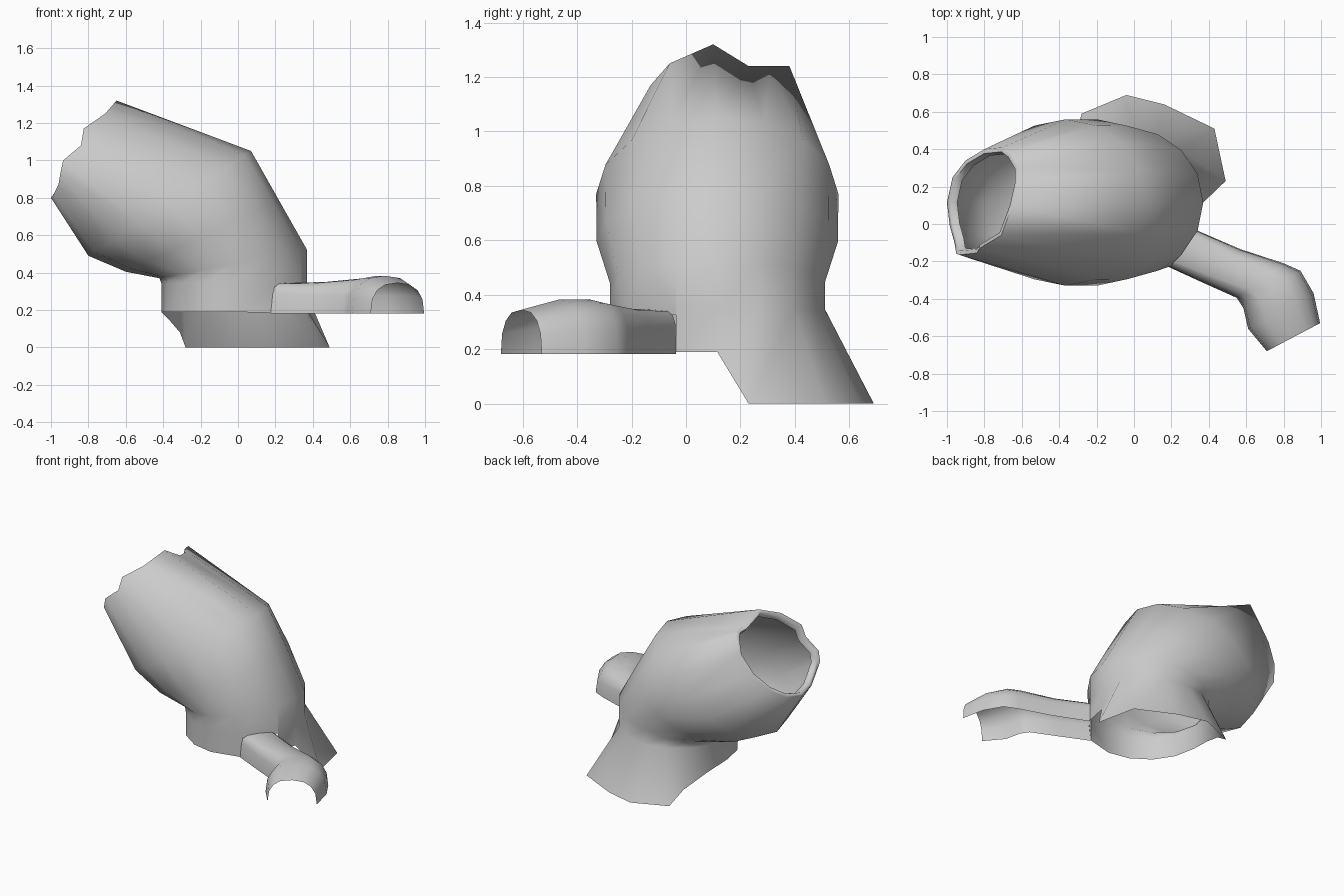
import bpy, bmesh
from math import sin, cos, pi, copysign
from mathutils import Vector

if "Cube" in bpy.data.objects:
    bpy.data.objects.remove(bpy.data.objects["Cube"])

N = 16
CY = 0.115


def loft(name, rows, closed, holes=(), angle=75):
    """Skin a list of equally long point rows, leaving out (row, column) holes."""
    bm = bmesh.new()
    vs = [[bm.verts.new(p) for p in row] for row in rows]
    n = len(rows[0])
    for r in range(len(rows) - 1):
        for i in range(n if closed else n - 1):
            if (r, i) not in holes:
                j = (i + 1) % n
                bm.faces.new((vs[r][i], vs[r][j], vs[r + 1][j], vs[r + 1][i]))
    bmesh.ops.recalc_face_normals(bm, faces=bm.faces)
    me = bpy.data.meshes.new(name)
    bm.to_mesh(me)
    bm.free()
    ob = bpy.data.objects.new(name, me)
    bpy.context.collection.objects.link(ob)
    bpy.ops.object.select_all(action='DESELECT')
    bpy.context.view_layer.objects.active = ob
    ob.select_set(True)
    bpy.ops.object.shade_smooth_by_angle(angle=angle * pi / 180)
    return ob


def ring(low, high, hw):
    """Ellipse around the body whose xz diameter runs from low to high."""
    a, b = Vector((low[0], CY, low[1])), Vector((high[0], CY, high[1]))
    mid, half = (a + b) / 2, (b - a) / 2
    angles = [2 * pi * i / N for i in range(N)]
    return [mid + half * cos(t) + Vector((0, hw * sin(t), 0)) for t in angles]


# Bottom hem: level at the front, flared down to the ground at the back
hem = ring((-0.41, 0.19), (0.37, 0.19), 0.395)
waist = ring((-0.41, 0.345), (0.37, 0.35), 0.395)
flare = [(.49, .23, 0), (.43, .51, 0), (.16, .64, 0), (-.04, .69, 0),
         (-.28, .59, 0), (-.31, .47, .08), (-.37, .29, .15)]
for i, p in enumerate(flare):
    hem[i + 1] = Vector(p)

# Sleeve opening in the front right of the body
for i, xy, z in ((N - 3, (.175, -.225), .325), (N - 2, (.34, -.036), .325)):
    hem[i] = Vector((*xy, .185))
    waist[i] = Vector((*xy, z))
waist[N - 3].x += 0.02

# Uneven mouth rim with a rolled lip
rim = [Vector(p) for p in [
    (-.65, .10, 1.32), (-.62, .23, 1.24), (-.62, .31, 1.24), (-.66, .38, 1.24),
    (-.70, .41, 1.13), (-.80, .40, 1.0), (-.90, .34, .90), (-.97, .25, .835),
    (-1.0, .115, .80), (-.985, -.01, .82), (-.96, -.10, .87), (-.95, -.16, .93),
    (-.935, -.165, 1.0), (-.84, -.155, 1.08), (-.825, -.13, 1.17), (-.71, -.06, 1.25)]]
centre = sum(rim, Vector()) / N
inward = Vector((0.83, 0, -0.56))


def lip(scale, depth):
    return [centre + (p - centre) * scale + inward * depth for p in rim]


# Leaning hollow body
body = [
    hem,
    waist,
    ring((-0.42, 0.37), (0.37, 0.52), 0.395),
    ring((-0.60, 0.405), (0.22, 0.785), 0.443),
    ring((-0.80, 0.49), (0.07, 1.05), 0.445),
    rim,
    lip(0.92, 0.0),
    lip(0.88, 0.04),
]
loft("body", body, True, holes={(0, N - 2), (0, N - 3)})

# Bent arched sleeve, open underneath and at the end: front edge, back edge, top z
sections = [
    ((.175, -.225), (.34, -.036), .345),
    ((.36, -.31), (.57, -.135), .35),
    ((.55, -.395), (.80, -.21), .37),
    ((.585, -.45), (.89, -.25), .382),
    ((.61, -.56), (.96, -.37), .383),
    ((.71, -.68), (.995, -.53), .345),
]
sleeve = []
for k, (f, b, top) in enumerate(sections):
    f, b = Vector((*f, 0)), Vector((*b, 0))
    power = (0.4, 0.55, 0.7, 0.8, 0.8, 0.8)[k]
    row = []
    for i in range(9):
        t = pi * i / 8
        c = copysign(abs(cos(t)) ** power, cos(t)) if i != 4 else 0
        p = (f + b) / 2 + (f - b) / 2 * c
        p.z = 0.182 + (top - 0.182) * max(sin(t), 0) ** power
        row.append(p)
    sleeve.append(row)
loft("sleeve", sleeve, False)
